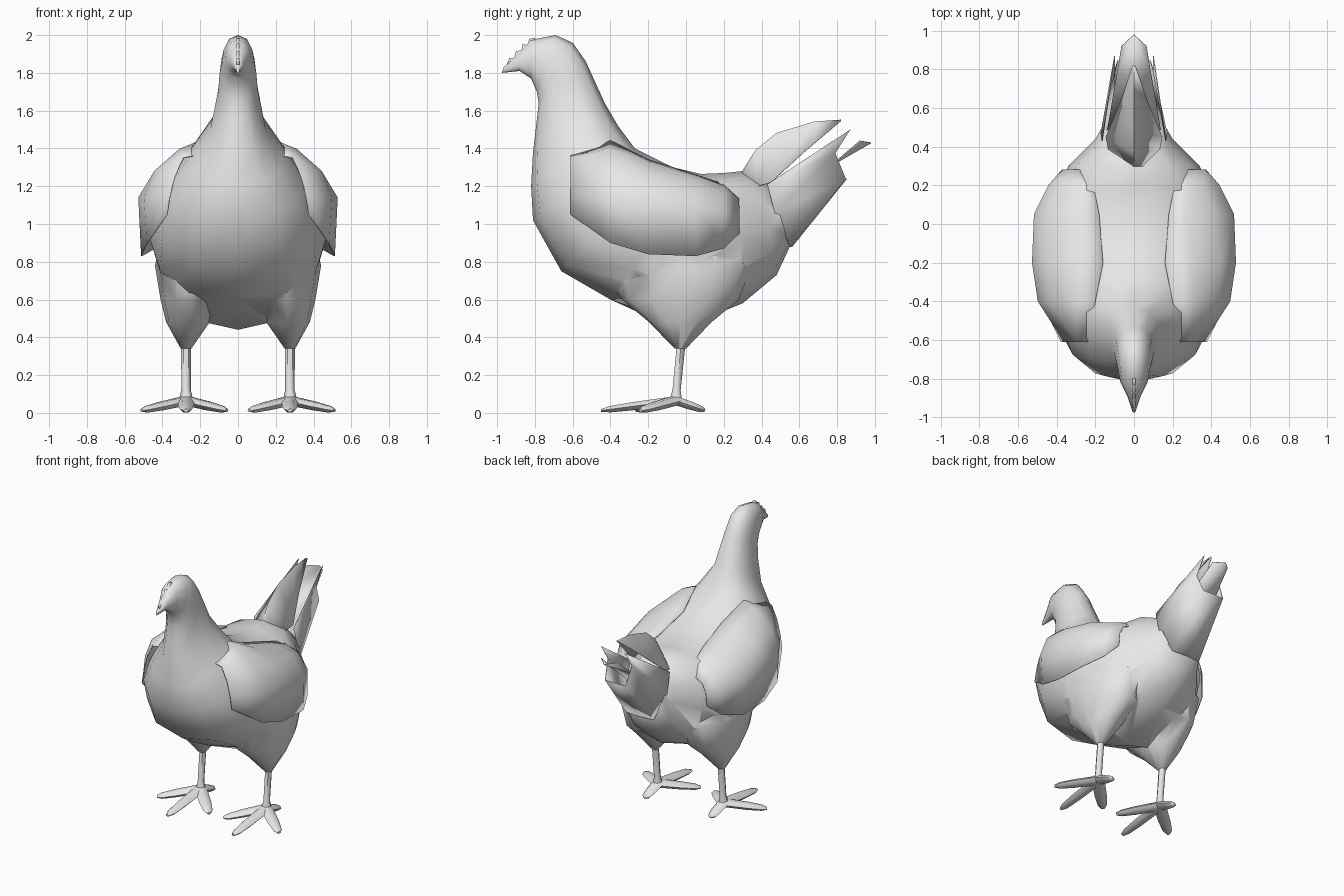
import bpy, bmesh, math
from mathutils import Vector

cube = bpy.data.objects.get("Cube")
if cube:
    bpy.data.objects.remove(cube, do_unlink=True)

grey = bpy.data.materials.new("plain_grey")
grey.use_nodes = True
grey.diffuse_color = (0.8, 0.8, 0.8, 1)
grey.node_tree.nodes["Principled BSDF"].inputs["Base Color"].default_value = grey.diffuse_color


def smooth(obj, angle=60):
    bpy.ops.object.select_all(action="DESELECT")
    obj.select_set(True)
    bpy.context.view_layer.objects.active = obj
    bpy.ops.object.shade_smooth_by_angle(angle=math.radians(angle))


def finish(name, bm, angle=60, thickness=0):
    bmesh.ops.recalc_face_normals(bm, faces=bm.faces)
    mesh = bpy.data.meshes.new(name)
    bm.to_mesh(mesh)
    bm.free()
    mesh.materials.append(grey)
    obj = bpy.data.objects.new(name, mesh)
    bpy.context.collection.objects.link(obj)
    smooth(obj, angle)
    if thickness:
        mod = obj.modifiers.new("thickness", "SOLIDIFY")
        mod.thickness = thickness
        mod.offset = 0
    return obj


def skin(name, rows, closed=True, thickness=0):
    """Bridge rows of points; closed rows form a capped tube, open rows a sheet."""
    bm = bmesh.new()
    grid = [[bm.verts.new(p) for p in row] for row in rows]
    n = len(grid[0])
    for a, b in zip(grid, grid[1:]):
        for i in range(n if closed else n - 1):
            j = (i + 1) % n
            bm.faces.new((a[i], a[j], b[j], b[i]))
    if closed:
        bm.faces.new(grid[0])
        bm.faces.new(grid[-1])
    return finish(name, bm, thickness=thickness)


def plate(name, points, thickness=0.005):
    bm = bmesh.new()
    bm.faces.new([bm.verts.new(p) for p in points])
    return finish(name, bm, 30, thickness)


def mirrored(half):
    """Row of points from the left side across the middle to the right side."""
    return half + [(-x, y, z) for x, y, z in reversed(half) if x > 0]


def slice_ring(top, bottom, width, n=12):
    """Cross-section hung between a top and a bottom point (y, z)."""
    top, bottom = Vector((0, *top)), Vector((0, *bottom))
    mid, half = (top + bottom) / 2, (top - bottom) / 2
    ring = []
    for i in range(n):
        a = math.tau * i / n
        s = math.sin(a)
        ring.append(mid + half * math.cos(a) + Vector((width * math.copysign(abs(s) ** 0.85, s), 0, 0)))
    return ring


def tube(name, path, sides=6, flat=1.0):
    """Tapered tube through (centre, radius) pairs along a nearly straight path."""
    d = (Vector(path[-1][0]) - Vector(path[0][0])).normalized()
    side = d.cross(Vector((0, 0, 1)))
    side = side.normalized() if side.length > 0.5 else Vector((1, 0, 0))
    up = side.cross(d)
    rows = []
    for c, r in path:
        rows.append([Vector(c) + side * r * math.cos(math.tau * i / sides)
                     + up * r * flat * math.sin(math.tau * i / sides) for i in range(sides)])
    return skin(name, rows)


# Head, neck, body and rump as one continuous skin
slices = [
    ((-0.965, 1.83), (-0.975, 1.80), 0.008),
    ((-0.90, 1.89), (-0.88, 1.81), 0.035),
    ((-0.82, 1.975), (-0.82, 1.77), 0.07),
    ((-0.69, 2.0), (-0.79, 1.70), 0.085),
    ((-0.60, 1.96), (-0.78, 1.64), 0.097),
    ((-0.53, 1.86), (-0.79, 1.55), 0.105),
    ((-0.43, 1.64), (-0.81, 1.38), 0.145),
    ((-0.36, 1.52), (-0.82, 1.20), 0.25),
    ((-0.27, 1.40), (-0.81, 1.02), 0.36),
    ((-0.07, 1.30), (-0.66, 0.75), 0.455),
    ((0.08, 1.265), (-0.40, 0.60), 0.47),
    ((0.20, 1.27), (-0.05, 0.44), 0.44),
    ((0.30, 1.28), (0.30, 0.58), 0.34),
    ((0.40, 1.24), (0.48, 0.73), 0.20),
    ((0.45, 1.20), (0.55, 0.88), 0.165),
]
body = skin("body", [slice_ring(*s) for s in slices])

# Jagged comb along the brow
comb = [(-0.80, 1.985), (-0.83, 1.98), (-0.84, 1.945), (-0.865, 1.955), (-0.87, 1.92),
        (-0.90, 1.915), (-0.91, 1.88), (-0.935, 1.88), (-0.95, 1.84), (-0.80, 1.88)]
plate("comb", [(0, y, z) for y, z in comb], 0.015)

# Roof-shaped upper tail feather
ridge = [(0.30, 1.28), (0.37, 1.39), (0.48, 1.48), (0.68, 1.54), (0.82, 1.55)]
eaves = [(0.05, 0.29, 1.25), (0.13, 0.38, 1.20), (0.145, 0.45, 1.22), (0.07, 0.63, 1.385), (0.006, 0.82, 1.545)]
skin("upper_tail", [mirrored([e, (0, *r)]) for r, e in zip(ridge, eaves)], closed=False, thickness=0.005)

# Lower tail trough, notched at its tips, and the middle feather lying in it
trough = [[(0.165, 0.43, 1.21), (0.17, 0.47, 1.06), (0.115, 0.55, 0.88), (0, 0.56, 0.88)],
          [(0.10, 0.87, 1.50), (0.10, 0.79, 1.375), (0.085, 0.845, 1.24), (0, 0.85, 1.24)]]
skin("lower_tail", [mirrored(row) for row in trough], closed=False, thickness=0.005)
plate("middle_tail_feather", mirrored([(0.14, 0.48, 1.08), (0.09, 0.77, 1.31), (0.065, 0.92, 1.44), (0, 0.98, 1.43)]))

# Wing shell: stations along the body, each from the back down to the lower edge
wing = {
    -0.61: [(0.24, 1.36), (0.29, 1.35), (0.335, 1.25), (0.36, 1.15), (0.375, 1.05)],
    -0.40: [(0.20, 1.44), (0.31, 1.395), (0.44, 1.28), (0.495, 1.14), (0.48, 0.90)],
    -0.20: [(0.16, 1.34), (0.29, 1.33), (0.45, 1.26), (0.525, 1.14), (0.51, 0.84)],
    0.05: [(0.18, 1.26), (0.27, 1.255), (0.41, 1.22), (0.515, 1.10), (0.51, 0.83)],
    0.20: [(0.21, 1.21), (0.27, 1.20), (0.36, 1.165), (0.44, 1.06), (0.44, 0.87)],
    0.28: [(0.26, 1.14), (0.29, 1.13), (0.33, 1.11), (0.36, 1.05), (0.37, 0.95)],
}

# Thigh rings: height, centre x, radius x, radius y
thigh = [(0.34, 0.275, 0.028, 0.03), (0.48, 0.265, 0.115, 0.165), (0.60, 0.25, 0.16, 0.31),
         (0.78, 0.22, 0.22, 0.38), (0.94, 0.18, 0.22, 0.30)]

toes = {"middle": (0.275, -0.45), "outer": (0.51, -0.24), "inner": (0.06, -0.26), "back": (0.275, 0.10)}

for side, s in (("left", 1), ("right", -1)):
    skin(side + "_wing", [[(s * x, y, z) for x, z in row] for y, row in wing.items()],
         closed=False, thickness=0.006)
    rows = []
    for z, cx, rx, ry in thigh:
        rows.append([(s * (cx + rx * math.cos(math.tau * i / 12)), -0.03 + ry * math.sin(math.tau * i / 12), z)
                     for i in range(12)])
    leg = skin(side + "_thigh", rows)
    # Merge the thigh into the body skin
    union = body.modifiers.new("merge_thigh", "BOOLEAN")
    union.operation = "UNION"
    union.solver = "EXACT"
    union.object = leg
    bpy.context.view_layer.objects.active = body
    bpy.ops.object.modifier_apply(modifier=union.name)
    bpy.data.objects.remove(leg, do_unlink=True)
    tube(side + "_shank", [((s * 0.275, -0.025, 0.37), 0.026), ((s * 0.275, -0.05, 0.12), 0.025),
                           ((s * 0.275, -0.055, 0.05), 0.042)])
    # Toes spread from the ankle and taper to flat tips
    for toe, (x, y) in toes.items():
        hub, tip = Vector((s * 0.275, -0.055, 0.065)), Vector((s * x, y, 0.013))
        tube(f"{side}_{toe}_toe", [(hub, 0.045), (hub.lerp(tip, 0.55), 0.042), (hub.lerp(tip, 0.88), 0.032),
                                   (tip, 0.014)], 6, 0.6)
smooth(body)
